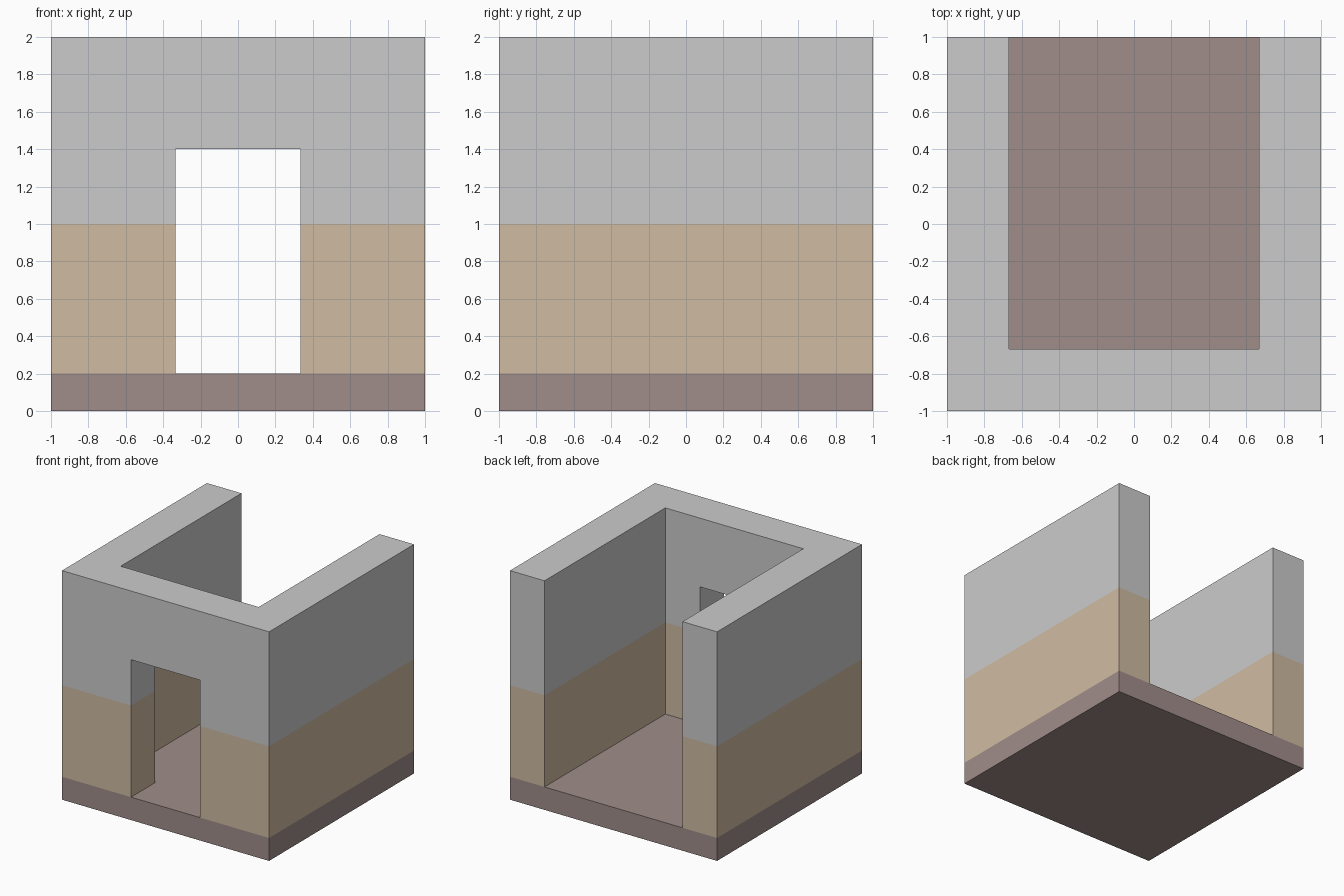
import bpy, bmesh

if "Cube" in bpy.data.objects:
    bpy.data.objects.remove(bpy.data.objects["Cube"])

T = 2 / 3          # inner face of the walls
D = 1 / 3          # half width of the doorway
FLOOR, BAND, DOOR, TOP = 0.2, 1.0, 1.4, 2.0


def material(name, rgb):
    mat = bpy.data.materials.new(name)
    mat.diffuse_color = (*rgb, 1)
    mat.use_nodes = True
    mat.node_tree.nodes["Principled BSDF"].inputs["Base Color"].default_value = mat.diffuse_color
    return mat


def prism(name, outline, z0, z1, mat=None):
    """Extrude an xy outline from z0 up to z1."""
    bm = bmesh.new()
    face = bm.faces.new([bm.verts.new((x, y, z0)) for x, y in outline])
    ext = bmesh.ops.extrude_face_region(bm, geom=[face], use_keep_orig=True)
    verts = [v for v in ext["geom"] if isinstance(v, bmesh.types.BMVert)]
    bmesh.ops.translate(bm, verts=verts, vec=(0, 0, z1 - z0))
    bmesh.ops.recalc_face_normals(bm, faces=bm.faces)
    mesh = bpy.data.meshes.new(name)
    bm.to_mesh(mesh)
    bm.free()
    obj = bpy.data.objects.new(name, mesh)
    bpy.context.collection.objects.link(obj)
    if mat:
        mesh.materials.append(mat)
    return obj


brown = material("dark_brown", (0.35, 0.267, 0.255))
tan = material("tan", (0.624, 0.498, 0.361))

# Floor slab
prism("floor", [(-1, -1), (1, -1), (1, 1), (-1, 1)], 0, FLOOR, brown)

# Lower wall band: one L-shaped piece on each side of the doorway
for side, s in (("left", -1), ("right", 1)):
    corner = [(D, -1), (1, -1), (1, 1), (T, 1), (T, -T), (D, -T)]
    prism(f"lower_wall_{side}", [(s * x, y) for x, y in corner], FLOOR, BAND, tan)

# Upper wall: U-shaped, open at the back
upper = prism("upper_wall", [(-1, -1), (1, -1), (1, 1), (T, 1), (T, -T),
                             (-T, -T), (-T, 1), (-1, 1)], BAND, TOP)

# Doorway cut through the front of the upper wall
cutter = prism("doorway_cutter", [(-D, -1.2), (D, -1.2), (D, -0.5), (-D, -0.5)],
               BAND - 0.2, DOOR)
cutter.hide_render = True
cut = upper.modifiers.new("doorway", 'BOOLEAN')
cut.operation = 'DIFFERENCE'
cut.solver = 'EXACT'
cut.object = cutter
bpy.context.view_layer.objects.active = upper
bpy.ops.object.modifier_apply(modifier=cut.name)
bpy.data.objects.remove(cutter)
